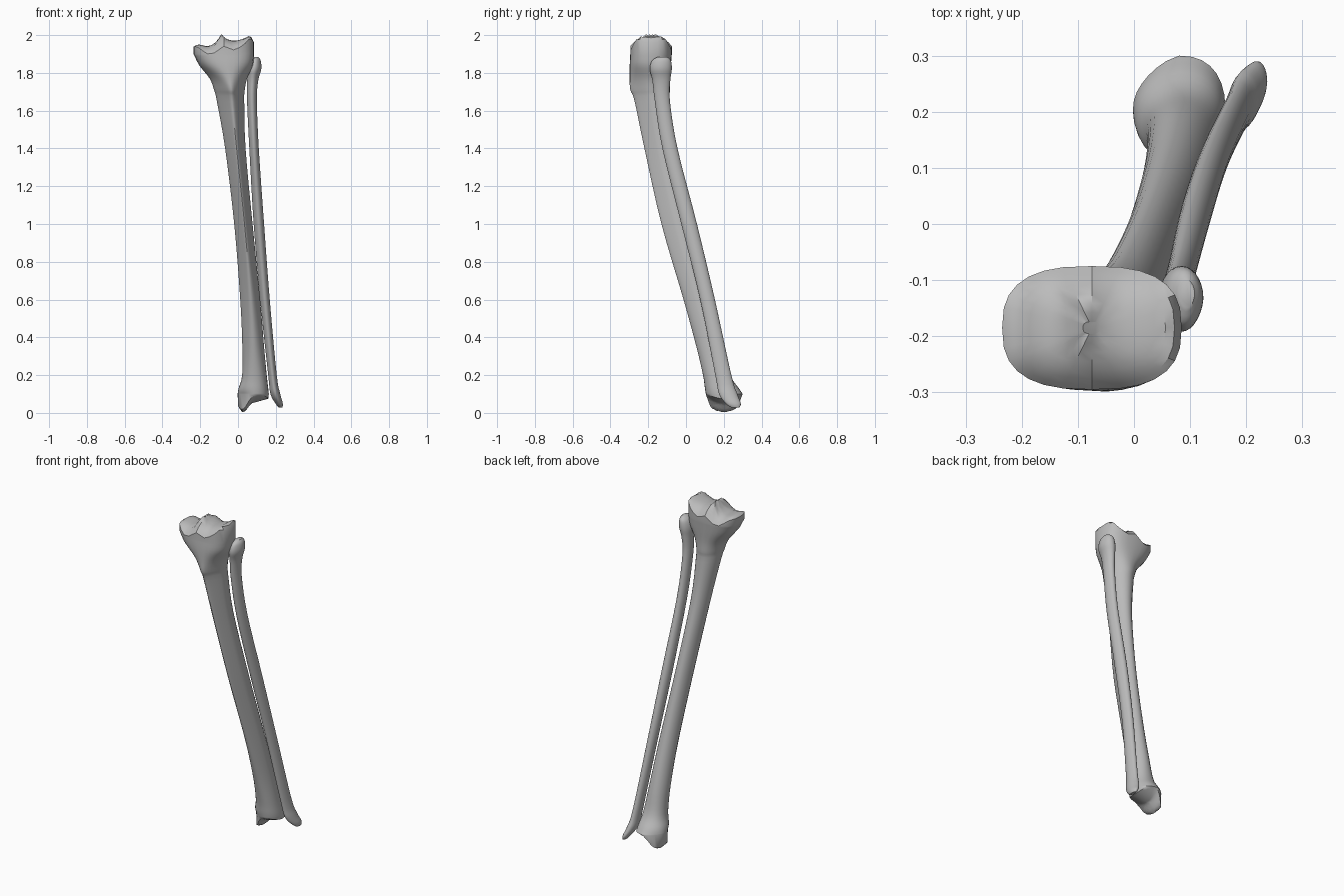
import bpy
import bmesh
from math import sin, cos, tau, radians, copysign

cube = bpy.data.objects.get("Cube")
if cube:
    bpy.data.objects.remove(cube)

SIDES = 28

bone = bpy.data.materials.new("bone grey")
bone.use_nodes = True
bone.diffuse_color = (0.5, 0.5, 0.5, 1)
bone.node_tree.nodes["Principled BSDF"].inputs["Base Color"].default_value = (0.5, 0.5, 0.5, 1)


def catmull(a, b, c, d, t):
    """Smooth interpolation between b and c."""
    return b + 0.5 * t * (c - a + t * (2 * a - 5 * b + 4 * c - d + t * (3 * (b - c) + d - a)))


def refine(rows, steps):
    """Insert smoothly interpolated sections between the given ones."""
    out = []
    last = len(rows) - 1
    for i in range(last):
        quad = [rows[max(i - 1, 0)], rows[i], rows[i + 1], rows[min(i + 2, last)]]
        for s in range(steps):
            out.append([catmull(*values, s / steps) for values in zip(*quad)])
    return out + [list(rows[-1])]


def lookup(points, x):
    """Piecewise linear height along x."""
    for (xa, za), (xb, zb) in zip(points, points[1:]):
        if x <= xb:
            t = max(0, (x - xa) / (xb - xa))
            return za + (zb - za) * t
    return points[-1][1]


def section(row):
    """Rounded outline; crest narrows the front, pinch narrows the inner side."""
    z, x0, x1, y0, y1, crest, pinch, square = row
    cx, cy, rx, ry = (x0 + x1) / 2, (y0 + y1) / 2, (x1 - x0) / 2, (y1 - y0) / 2
    ring = []
    for i in range(SIDES):
        c, s = cos(tau * i / SIDES), sin(tau * i / SIDES)
        u = copysign(abs(c) ** (1 - square), c)
        v = copysign(abs(s) ** (1 - square), s)
        front, inner = max(0, -s), max(0, -c)
        u += (0.2 - u) * crest * front
        v *= 1 - pinch * inner
        ring.append((cx + rx * u, cy + ry * v, z))
    return ring


def cap_rings(ring, height, scales):
    """Concentric rings that follow a height function over an end surface."""
    n = len(ring)
    cx, cy = sum(p[0] for p in ring) / n, sum(p[1] for p in ring) / n
    result = []
    for k in scales:
        pts = [(cx + (p[0] - cx) * k, cy + (p[1] - cy) * k) for p in ring]
        result.append([(x, y, height(x, y)) for x, y in pts])
    return result


def loft(name, rings):
    """Skin a stack of rings, running from the top down."""
    bm = bmesh.new()
    loops = [[bm.verts.new(p) for p in ring] for ring in rings]
    for a, b in zip(loops, loops[1:]):
        for i in range(SIDES):
            j = (i + 1) % SIDES
            bm.faces.new((a[i], b[i], b[j], a[j]))
    bm.faces.new(loops[0])
    bm.faces.new(loops[-1][::-1])
    bmesh.ops.recalc_face_normals(bm, faces=bm.faces[:])
    mesh = bpy.data.meshes.new(name)
    bm.to_mesh(mesh)
    bm.free()
    mesh.materials.append(bone)
    obj = bpy.data.objects.new(name, mesh)
    bpy.context.collection.objects.link(obj)
    bpy.ops.object.select_all(action="DESELECT")
    obj.select_set(True)
    bpy.context.view_layer.objects.active = obj
    bpy.ops.object.shade_smooth_by_angle(angle=radians(40))


# Shin bone sections: z, x0, x1, y0, y1, crest, pinch, square
shin = [
    (1.9, -.235, .085, -.295, -.075, 0, 0, .25),
    (1.84, -.205, .078, -.298, -.08, .1, 0, .2),
    (1.77, -.15, .048, -.298, -.085, .4, 0, .1),
    (1.71, -.127, .036, -.295, -.085, .6, 0, 0),
    (1.65, -.112, .033, -.272, -.085, .6, 0, 0),
    (1.4, -.068, .04, -.22, -.055, .6, 0, 0),
    (1.0, -.02, .077, -.13, .035, .6, 0, 0),
    (.6, .012, .117, -.013, .135, .4, 0, 0),
    (.35, .023, .138, .055, .2, .2, 0, 0),
    (.2, .022, .152, .09, .235, .1, 0, .1),
    (.13, .003, .16, .1, .28, 0, .2, .15),
    (.1, -.002, .163, .105, .3, 0, .35, .15),
]
# Knee joint surface: two shallow dishes with a ridge between
knee = [(-.24, 1.935), (-.215, 1.952), (-.16, 1.94), (-.12, 1.955), (-.088, 2.005),
        (-.065, 1.98), (-.02, 1.968), (.03, 1.98), (.065, 2.0), (.09, 1.95)]
# Ankle joint surface: long inner knob, higher flat outer part
ankle = [(-.002, .04), (.02, .003), (.04, .01), (.07, .05), (.16, .075)]


def knee_height(x, y):
    return lookup(knee, x) - 0.05 * abs((y + .185) / .11) ** 3


def ankle_height(x, y):
    return lookup(ankle, x) + 0.04 * min(1, abs((y - .2) / .095)) ** 2


shafts = [section(r) for r in refine(shin, 4)]
top = cap_rings(shafts[0], knee_height, (.1, .25, .4, .55, .7, .82, .92, 1))
bottom = cap_rings(shafts[-1], ankle_height, (.97, .85, .7, .55, .4, .25, .1))
loft("shin_bone", top + shafts + bottom)

# Slim outer bone sections: z, x0, x1, y0, y1
slim = [
    (1.885, .08, .108, -.15, -.1),
    (1.865, .058, .12, -.18, -.08),
    (1.82, .045, .123, -.192, -.075),
    (1.76, .047, .107, -.178, -.083),
    (1.65, .048, .1, -.165, -.085),
    (1.4, .06, .11, -.125, -.045),
    (1.0, .083, .138, -.025, .058),
    (.6, .117, .168, .075, .153),
    (.2, .16, .205, .155, .24),
    (.1, .172, .224, .175, .272),
    (.05, .198, .237, .21, .29),
    (.028, .215, .235, .24, .283),
]
loft("slim_outer_bone", [section(r + [.15, 0, 0]) for r in refine(slim, 4)])
